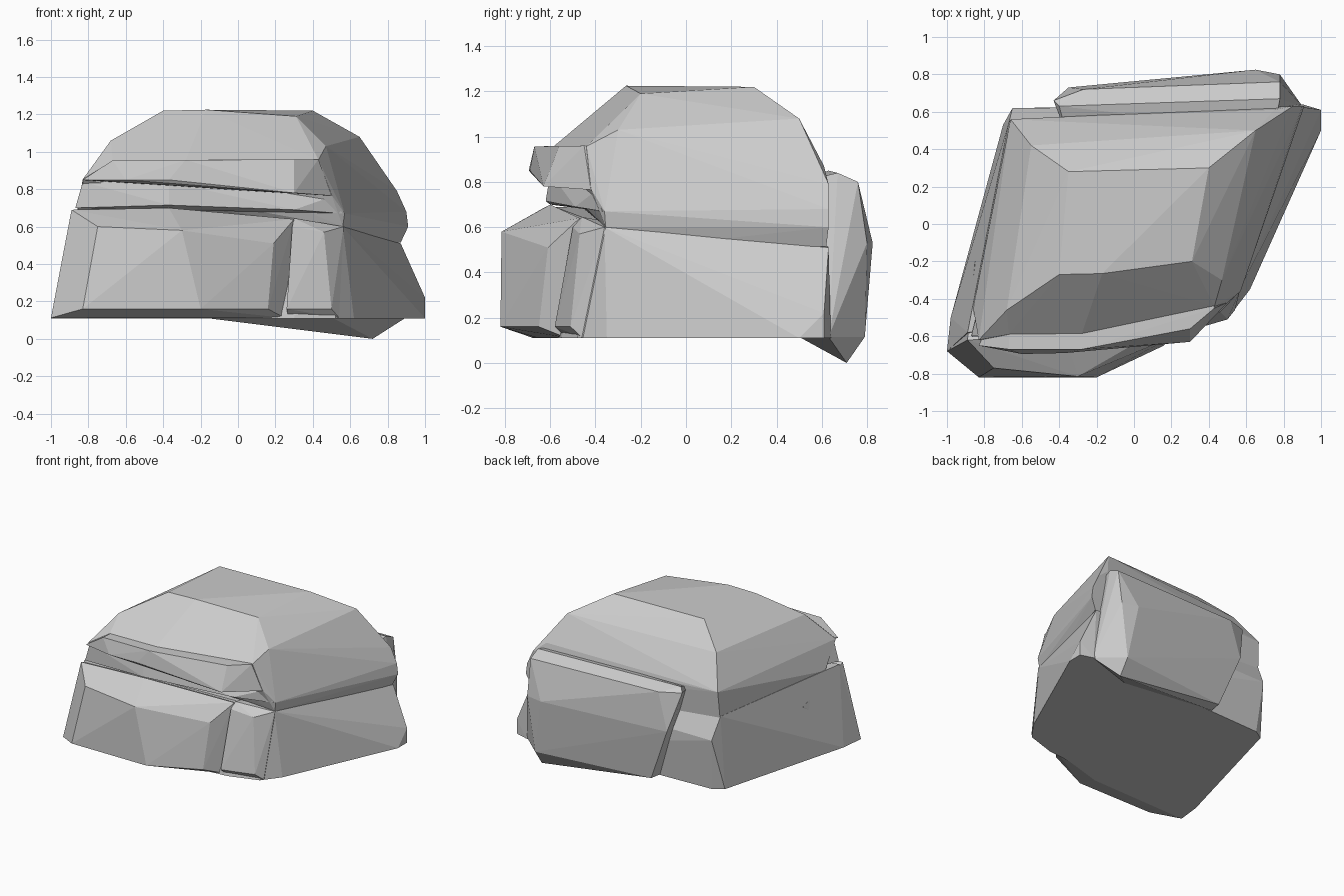
import bpy, bmesh


def hull(name, corners):
    """Chiselled convex stone block from its corner points."""
    bm = bmesh.new()
    for c in corners:
        bm.verts.new(c)
    bmesh.ops.convex_hull(bm, input=bm.verts)
    loose = [v for v in bm.verts if not v.link_faces]
    bmesh.ops.delete(bm, geom=loose, context='VERTS')
    bmesh.ops.recalc_face_normals(bm, faces=bm.faces)
    me = bpy.data.meshes.new(name)
    bm.to_mesh(me)
    bm.free()
    ob = bpy.data.objects.new(name, me)
    bpy.context.collection.objects.link(ob)
    return ob


# lower block with tapering sides
rock = hull("rock", [
    (-1, -.68, .11), (.3, -.55, .11), (.52, -.48, .11), (.62, -.35, .11),
    (1, .5, .11), (1, .61, .11), (1, .61, .22), (.9, .64, .11),
    (-.62, .58, .11), (-.7, .53, .11), (-.73, .33, .11), (-.98, -.5, .11),
    (-.89, -.58, .69), (-.65, .62, .5), (-.67, .54, .66), (.87, .63, .51),
    (.6, -.2, .52), (.56, -.36, .6), (.3, -.42, .63)])

# broad slab on the front with a sloping ledge
front_slab = hull("front_slab", [
    (-1, -.68, .112), (-.83, -.82, .16), (-.2, -.82, .16), (.16, -.65, .16),
    (-.84, -.67, .112), (-.2, -.66, .112), (.25, -.53, .112),
    (-.75, -.77, .6), (-.3, -.815, .58), (.19, -.61, .51),
    (-.89, -.62, .69), (-.37, -.6, .7), (.3, -.47, .64),
    (-.85, -.2, .5), (.2, -.2, .5), (-.85, -.2, .13), (.2, -.2, .13)])

# small block at the front right corner
corner_block = hull("corner_block", [
    (.26, -.58, .16), (.5, -.51, .16), (.27, -.53, .113), (.54, -.46, .113),
    (.29, -.5, .6), (.3, -.46, .645), (.46, -.47, .57), (.565, -.36, .6),
    (.3, -.2, .6), (.5, -.2, .6), (.3, -.2, .13), (.5, -.2, .13)])

# thin layer between the slab and the overhang
middle_layer = hull("middle_layer", [
    (-.83, -.6, .84), (-.37, -.6, .84), (.5, -.4, .76),
    (-.87, -.6, .7), (-.37, -.62, .715), (.3, -.49, .69), (.56, -.37, .67),
    (-.75, -.1, .75), (.5, -.1, .7)])

# lip that juts out over the groove
lip = hull("lip", [
    (-.67, -.67, .955), (-.28, -.67, .957), (.3, -.56, .958), (.43, -.45, .96),
    (-.83, -.65, .85), (-.6, -.695, .85), (-.37, -.69, .85), (.3, -.63, .78),
    (.5, -.42, .765), (-.65, -.3, .95), (.35, -.2, .95), (-.7, -.3, .83),
    (.4, -.2, .78)])

# domed upper block
cap = hull("cap", [
    (-.4, -.27, 1.22), (-.17, -.265, 1.225), (.31, -.2, 1.19),
    (.4, .3, 1.22), (-.35, .28, 1.22),
    (-.68, -.46, 1.06), (.47, -.3, 1.03), (.65, .5, 1.08), (-.55, .42, 1.07),
    (-.67, -.59, .953), (-.28, -.59, .953), (.43, -.44, .957),
    (-.83, -.62, .853), (.5, -.42, .77), (-.83, -.56, .78),
    (.57, -.36, .67), (.56, -.355, .6), (.62, -.1, .52),
    (.91, .63, .6), (.9, .63, .68), (.85, .63, .79), (.87, .62, .515),
    (.75, .61, .87), (-.66, .56, .85), (-.67, .54, .6), (-.86, -.45, .68)])

# leaning slab on the back with a foot that dips to the ground
back_slab = hull("back_slab", [
    (-.4, .63, .85), (.78, .67, .84), (-.27, .72, .81), (.78, .76, .8),
    (-.43, .66, .82), (.65, .825, .53), (.78, .8, .53), (-.35, .73, .53),
    (.72, .79, .115), (.72, .71, 0), (-.19, .69, .12), (-.2, .6, .115),
    (.9, .63, .115), (.85, .64, .22), (.5, .5, .115),
    (.75, .5, .8), (-.35, .45, .78)])

# merge everything into one stone
parts = (front_slab, corner_block, middle_layer, lip, cap, back_slab)
for part in parts:
    mod = rock.modifiers.new(part.name, 'BOOLEAN')
    mod.operation = 'UNION'
    mod.solver = 'EXACT'
    mod.object = part
bpy.context.view_layer.update()
merged = bpy.data.meshes.new_from_object(
    rock.evaluated_get(bpy.context.evaluated_depsgraph_get()))
rock.modifiers.clear()
rock.data = merged
for part in parts:
    bpy.data.objects.remove(part)
